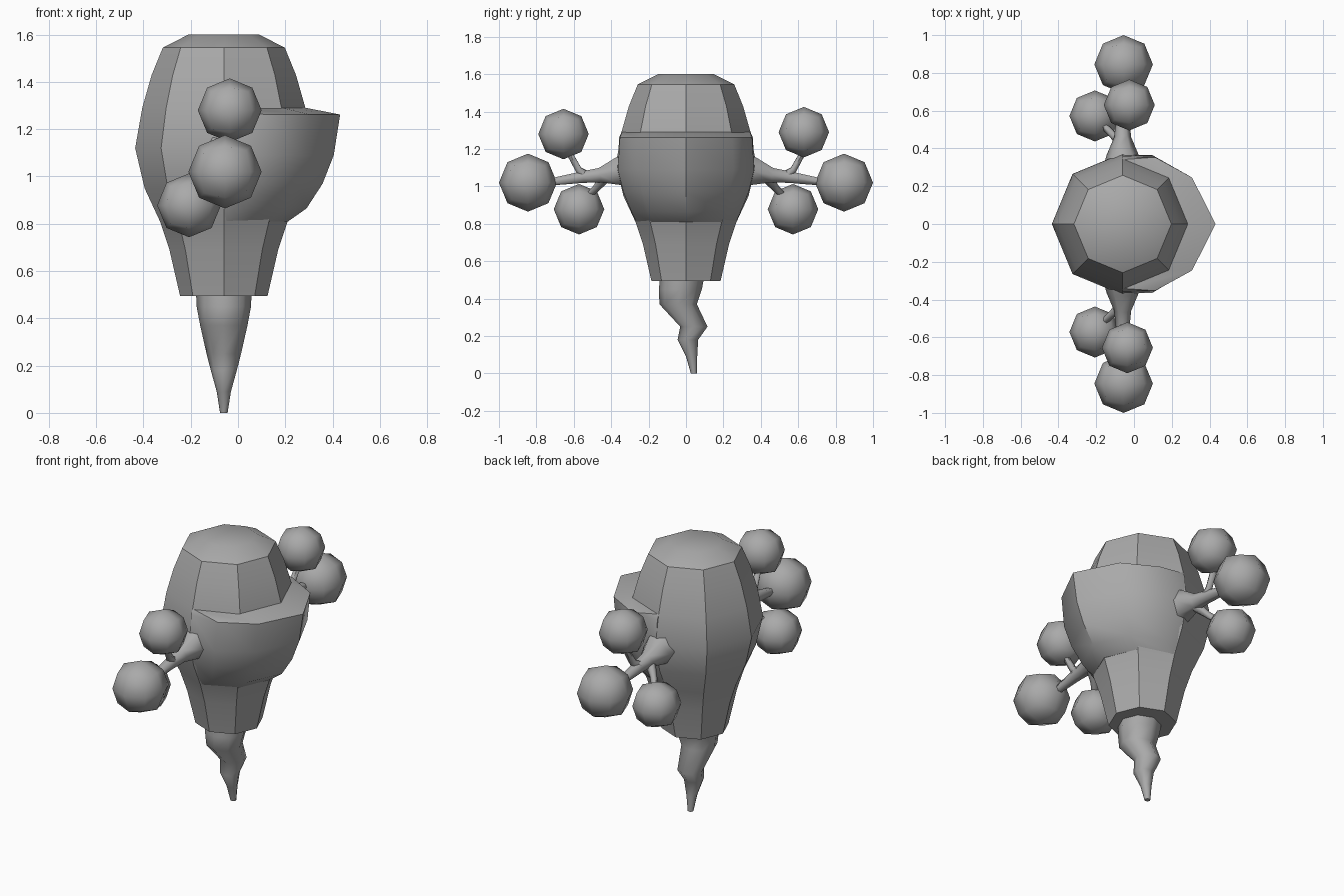
import bpy, bmesh, math
from mathutils import Vector

if "Cube" in bpy.data.objects:
    bpy.data.objects.remove(bpy.data.objects["Cube"])

CX = -0.06   # centre line of the body
grey = bpy.data.materials.new("grey")
grey.diffuse_color = (0.4, 0.4, 0.4, 1)
grey.use_nodes = True
grey.node_tree.nodes["Principled BSDF"].inputs["Base Color"].default_value = grey.diffuse_color


def finish(bm, name, angle=35):
    bmesh.ops.recalc_face_normals(bm, faces=bm.faces[:])
    me = bpy.data.meshes.new(name)
    bm.to_mesh(me)
    bm.free()
    me.materials.append(grey)
    ob = bpy.data.objects.new(name, me)
    bpy.context.collection.objects.link(ob)
    bpy.ops.object.select_all(action='DESELECT')
    ob.select_set(True)
    bpy.context.view_layer.objects.active = ob
    bpy.ops.object.shade_smooth_by_angle(angle=math.radians(angle))
    return ob


def loft(name, rings, angle=35):
    """Skin closed rings of points and cap both ends."""
    bm = bmesh.new()
    vs = [[bm.verts.new(p) for p in ring] for ring in rings]
    n = len(vs[0])
    for a, b in zip(vs, vs[1:]):
        for i in range(n):
            j = (i + 1) % n
            bm.faces.new((a[i], a[j], b[j], b[i]))
    bm.faces.new(vs[0])
    bm.faces.new(vs[-1])
    return finish(bm, name, angle)


def circle(c, r, n, axis=(0, 0, 1)):
    q = Vector((0, 0, 1)).rotation_difference(Vector(axis))
    return [Vector(c) + q @ Vector((r * math.cos(math.tau * i / n),
            r * math.sin(math.tau * i / n), 0)) for i in range(n)]


def tube(name, path, n=6):
    """Tapered limb through (x, y, z, radius) points."""
    pts = [Vector(p[:3]) for p in path]
    rings = []
    for i, p in enumerate(path):
        d = pts[min(i + 1, len(pts) - 1)] - pts[max(i - 1, 0)]
        rings.append(circle(pts[i], p[3], n, d))
    return loft(name, rings, 60)


def ball(name, c, r):
    """Rounded cube with eight sides in each outline."""
    bm = bmesh.new()
    bmesh.ops.create_cube(bm, size=2)
    bmesh.ops.subdivide_edges(bm, edges=bm.edges[:], cuts=1, use_grid_fill=True)
    for v in bm.verts:
        v.co = Vector(c) + v.co.normalized() * r
    return finish(bm, name, 80)


# body: eight-sided turned shape
profile = [(.185, .495), (.23, .69), (.27, .81), (.335, .95), (.375, 1.12),
           (.345, 1.29), (.305, 1.43), (.258, 1.545), (.15, 1.6)]
loft("body", [circle((CX, 0, z), r, 8) for r, z in profile])

# jaw: pouch pushed forward from the body, with a sloping lip on top
jaw = []
for r, e, z in [(.268, .004, .81), (.295, .055, .865), (.338, .08, .97),
                (.368, .097, 1.09), (.357, .135, 1.262), (.345, .004, 1.29)]:
    half = [(CX, r), (CX + min(1.6 * e, .17) + .002, r * .99),
            (CX + r * .707 + e * .85, r * .69)]
    pts = half + [(CX + r + e, 0)] + [(x, -y) for x, y in reversed(half)]
    jaw.append([(x, y, z) for x, y in pts])
loft("jaw", jaw)

# tail: twisting root that tapers to a tip
tail = [(-.02, .52, .118), (-.03, .45, .115), (-.042, .37, .1), (.042, .25, .073),
        (.01, .18, .055), (.03, .09, .03), (.042, 0, .016)]
loft("tail", [circle((CX, y, z), r, 8) for y, z, r in reversed(tail)], 60)

# arms: one stub on each side, branching to three balls
for s, side, up in ((-1, "front", (-.035, -.655, 1.28)), (1, "back", (-.025, .63, 1.29))):
    tube(side + "_arm", [(CX, s * .31, 1.09, .1), (CX, s * .365, 1.08, .085),
                         (CX, s * .46, 1.06, .045), (CX, s * .55, 1.05, .036),
                         (CX, s * .75, 1.02, .02)])
    tube(side + "_upper_twig", [(CX, s * .54, 1.06, .03), (-.05, s * .575, 1.09, .02),
                                (-.04, s * .63, 1.19, .018)])
    tube(side + "_lower_twig", [(CX - .01, s * .44, 1.04, .03), (-.12, s * .48, .99, .02),
                                (-.18, s * .54, .93, .018)])
    ball(side + "_outer_ball", (-.055, s * .845, 1.02), .155)
    ball(side + "_upper_ball", up, .135)
    ball(side + "_lower_ball", (-.207, s * .572, .878), .135)
